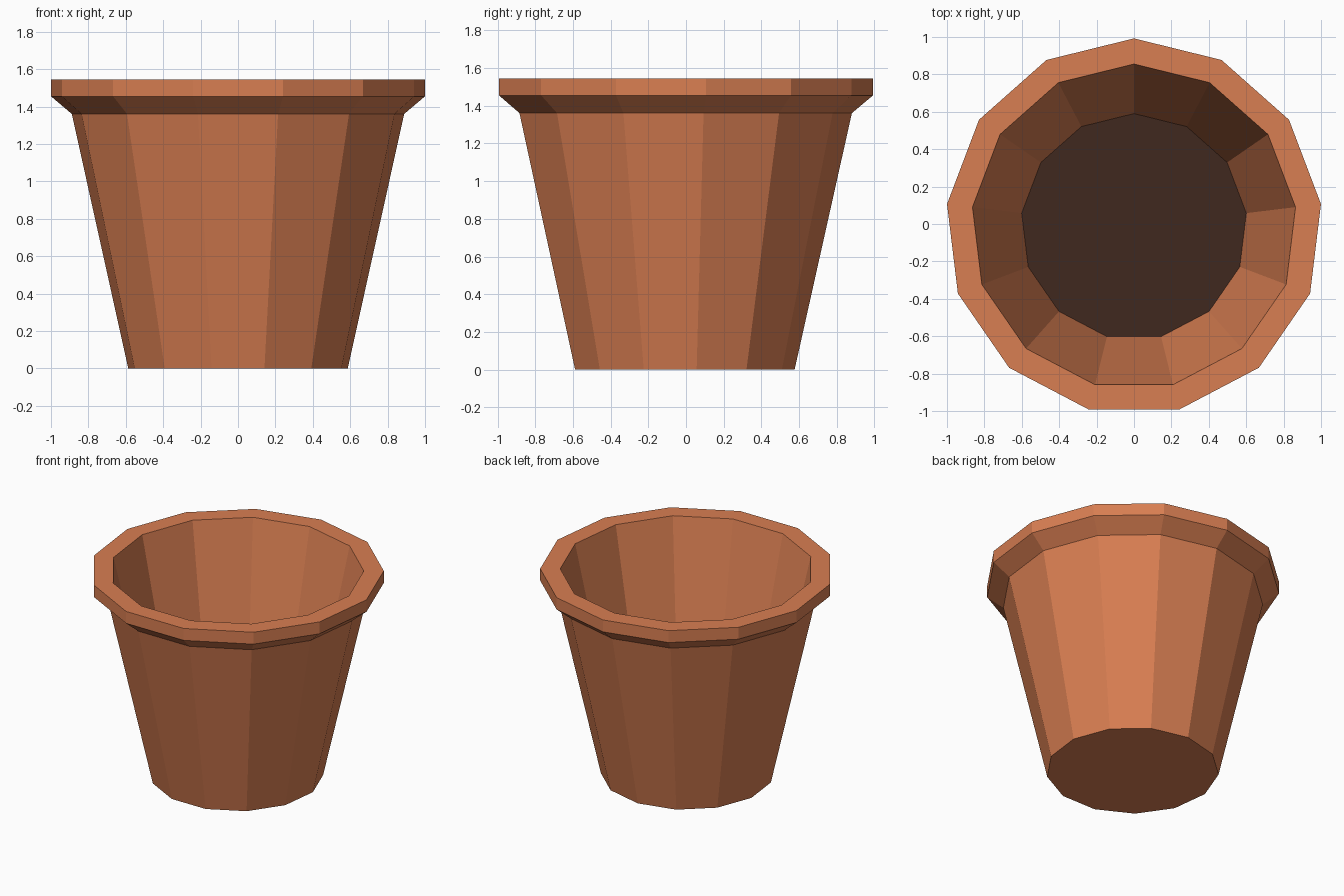
import bpy, bmesh
from math import sin, cos, tau

if "Cube" in bpy.data.objects:
    bpy.data.objects.remove(bpy.data.objects["Cube"])

SIDES = 13
Y_SHIFT = -0.0147  # recentres the odd-sided outline on y = 0


def material(name, color):
    mat = bpy.data.materials.new(name)
    mat.diffuse_color = color
    mat.use_nodes = True
    mat.node_tree.nodes["Principled BSDF"].inputs["Base Color"].default_value = mat.diffuse_color
    return mat


def lathe(name, profile, mat, cap_start=False, cap_end=False):
    """Sweep (radius, z) points into a faceted ring shape, with a corner at +y."""
    bm = bmesh.new()
    rings = [[bm.verts.new((-r * sin(tau * i / SIDES), r * cos(tau * i / SIDES) + Y_SHIFT, z))
              for i in range(SIDES)] for r, z in profile]
    for a, b in zip(rings, rings[1:]):
        for i in range(SIDES):
            j = (i + 1) % SIDES
            bm.faces.new((a[i], a[j], b[j], b[i]))
    if cap_start:
        bm.faces.new(rings[0][::-1])
    if cap_end:
        bm.faces.new(rings[-1])
    mesh = bpy.data.meshes.new(name)
    bm.to_mesh(mesh)
    bm.free()
    mesh.materials.append(mat)
    obj = bpy.data.objects.new(name, mesh)
    bpy.context.collection.objects.link(obj)
    return obj


terracotta = material("terracotta", (0.69, 0.21, 0.084, 1))
soil_brown = material("soil_brown", (0.05, 0.021, 0.013, 1))

SOIL_R, SOIL_Z = 0.605, 0.365

# Pot: base, tapered wall, flared rim, then down the inner wall
lathe("pot", [(0.591, 0), (0.895, 1.361), (1.007, 1.455), (1.007, 1.545),
              (0.870, 1.545), (SOIL_R, SOIL_Z)], terracotta, cap_start=True)

# Soil surface closing the inside of the pot
lathe("soil", [(SOIL_R, SOIL_Z)], soil_brown, cap_end=True)
